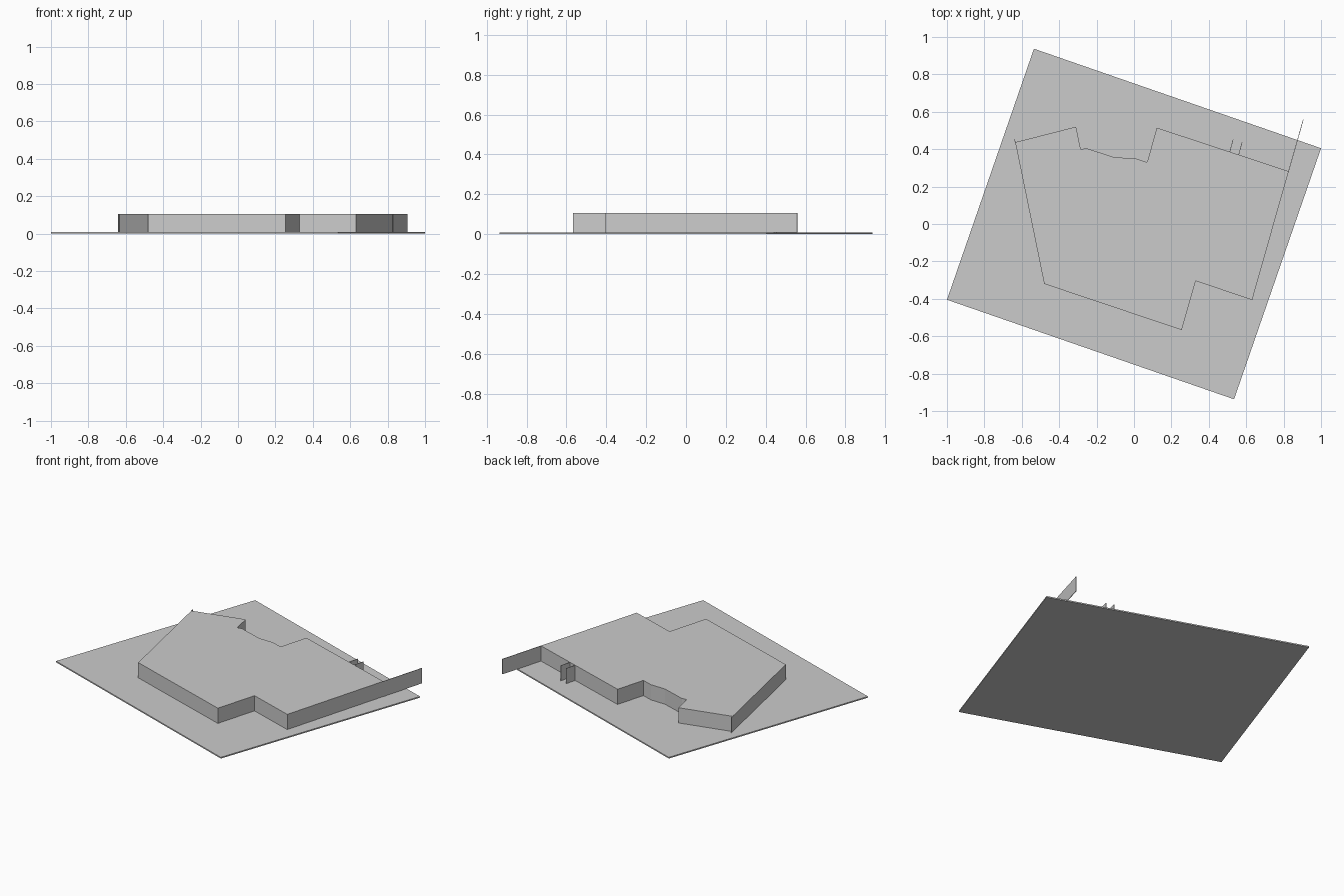
import bpy
import bmesh
from mathutils import Vector

cube = bpy.data.objects.get("Cube")
if cube:
    bpy.data.objects.remove(cube, do_unlink=True)

GROUND = 0.008
ROOF = 0.105

grey = bpy.data.materials.new("plain grey")
grey.use_nodes = True
grey.diffuse_color = (0.6, 0.6, 0.6, 1)
shader = grey.node_tree.nodes["Principled BSDF"]
shader.inputs["Base Color"].default_value = (0.6, 0.6, 0.6, 1)
shader.inputs["Roughness"].default_value = 0.9


def prism(name, outline, bottom, top):
    """Extrude a flat outline between two heights."""
    bm = bmesh.new()
    face = bm.faces.new([bm.verts.new((x, y, bottom)) for x, y in outline])
    extruded = bmesh.ops.extrude_face_region(bm, geom=[face])["geom"]
    verts = [v for v in extruded if isinstance(v, bmesh.types.BMVert)]
    bmesh.ops.translate(bm, verts=verts, vec=(0, 0, top - bottom))
    bmesh.ops.recalc_face_normals(bm, faces=bm.faces)
    mesh = bpy.data.meshes.new(name)
    bm.to_mesh(mesh)
    bm.free()
    mesh.materials.append(grey)
    obj = bpy.data.objects.new(name, mesh)
    bpy.context.collection.objects.link(obj)
    return obj


def thin_wall(name, start, end, thickness=0.003):
    """Stand a thin wall along a line."""
    a, b = Vector(start), Vector(end)
    d = (b - a).normalized()
    side = Vector((-d.y, d.x)) * thickness / 2
    return prism(name, [a - side, b - side, b + side, a + side], GROUND, ROOF)


# Ground plate, turned on its plot
prism("ground_plate", [(-1, -0.405), (0.535, -0.937), (1, 0.405), (-0.535, 0.937)], 0, GROUND)

# Building with a stepped front and a notched back
prism("building_block", [
    (-0.635, 0.437), (-0.48, -0.32), (0.255, -0.567), (0.33, -0.305),
    (0.632, -0.406), (0.827, 0.282), (0.122, 0.515), (0.07, 0.33),
    (0.0, 0.353), (-0.1, 0.355), (-0.255, 0.405), (-0.285, 0.4),
    (-0.31, 0.52)], GROUND, ROOF)

# Free-standing walls running out from the building
thin_wall("long_garden_wall", (0.826, 0.28), (0.905, 0.558))
thin_wall("entrance_wall_right", (0.512, 0.385), (0.53, 0.452))
thin_wall("entrance_wall_left", (0.56, 0.37), (0.578, 0.438))
thin_wall("corner_wall_stub", (-0.634, 0.432), (-0.639, 0.455))
